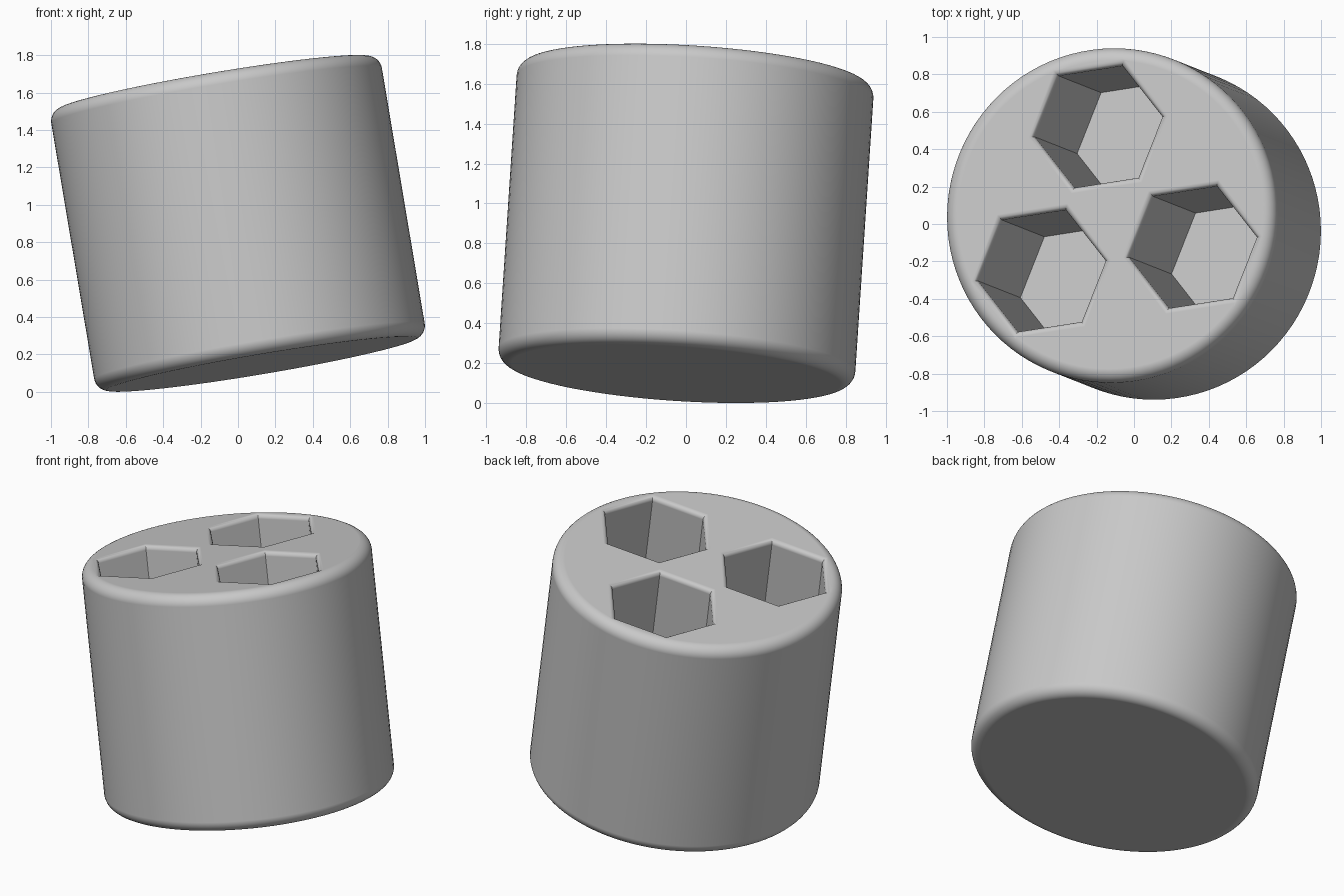
import bpy
import bmesh
from math import cos, sin, pi, radians
from mathutils import Vector

RADIUS, HEIGHT, ROUND = 0.896, 1.53, 0.07      # outer body
HEX, LIP, DEPTH = 0.35, 0.03, 1.4              # pockets
POCKET_OFFSET, POCKET_ANGLE = 0.478, 98.5
AXIS = Vector((-0.165, 0.065, 0.984))
TOP = HEIGHT / 2

if "Cube" in bpy.data.objects:
    bpy.data.objects.remove(bpy.data.objects["Cube"])


def loft(name, profile, sides, turn=0.0, centre=(0, 0)):
    """Stack regular polygons of (radius, height) and cap both ends."""
    bm = bmesh.new()
    rings = []
    for r, z in profile:
        angles = [turn + 2 * pi * i / sides for i in range(sides)]
        rings.append([bm.verts.new((centre[0] + r * cos(a), centre[1] + r * sin(a), z))
                      for a in angles])
    for low, high in zip(rings, rings[1:]):
        for i in range(sides):
            j = (i + 1) % sides
            bm.faces.new((low[i], low[j], high[j], high[i]))
    bm.faces.new(rings[0][::-1])
    bm.faces.new(rings[-1])
    mesh = bpy.data.meshes.new(name)
    bm.to_mesh(mesh)
    bm.free()
    obj = bpy.data.objects.new(name, mesh)
    bpy.context.collection.objects.link(obj)
    return obj


def quarter(steps):
    return [pi / 2 * i / steps for i in range(steps + 1)]


# Body: cylinder with rounded rims at both ends
upper = [(RADIUS - ROUND + ROUND * cos(a), TOP - ROUND + ROUND * sin(a)) for a in quarter(8)]
lower = [(r, -z) for r, z in reversed(upper)]
body = loft("cylinder_block", lower + upper, 96)

grey = bpy.data.materials.new("plain grey")
grey.use_nodes = True
colour = (0.58, 0.58, 0.58, 1)
grey.diffuse_color = colour
grey.node_tree.nodes["Principled BSDF"].inputs["Base Color"].default_value = colour
body.data.materials.append(grey)

bpy.context.view_layer.objects.active = body
body.select_set(True)

# Three hexagonal blind pockets with softly flared lips
flare = [(HEX + LIP / cos(pi / 6) * (1 - cos(a)), TOP - LIP + LIP * sin(a)) for a in quarter(6)]
pocket = [(HEX, TOP - DEPTH)] + flare + [(flare[-1][0], TOP + 0.1)]
for k in range(3):
    a = radians(POCKET_ANGLE + 120 * k)
    centre = (POCKET_OFFSET * cos(a), POCKET_OFFSET * sin(a))
    cutter = loft("pocket_cutter", pocket, 6, radians(POCKET_ANGLE + 30), centre)
    cutter.data.materials.append(grey)
    cutter.hide_render = True
    cut = body.modifiers.new("pocket", 'BOOLEAN')
    cut.operation = 'DIFFERENCE'
    cut.solver = 'EXACT'
    cut.object = cutter
    bpy.ops.object.modifier_apply(modifier=cut.name)
    bpy.data.objects.remove(cutter)

# Smooth rims and walls, crisp pocket corners
bpy.ops.object.shade_smooth_by_angle(angle=radians(30))
weighted = body.modifiers.new("flat_caps", 'WEIGHTED_NORMAL')
weighted.keep_sharp = True

# Lean the block on its axis, resting on the ground
turn = Vector((0, 0, 1)).rotation_difference(AXIS.normalized())
body.rotation_mode = 'QUATERNION'
body.rotation_quaternion = turn
body.location.z = -min((turn @ v.co).z for v in body.data.vertices)
